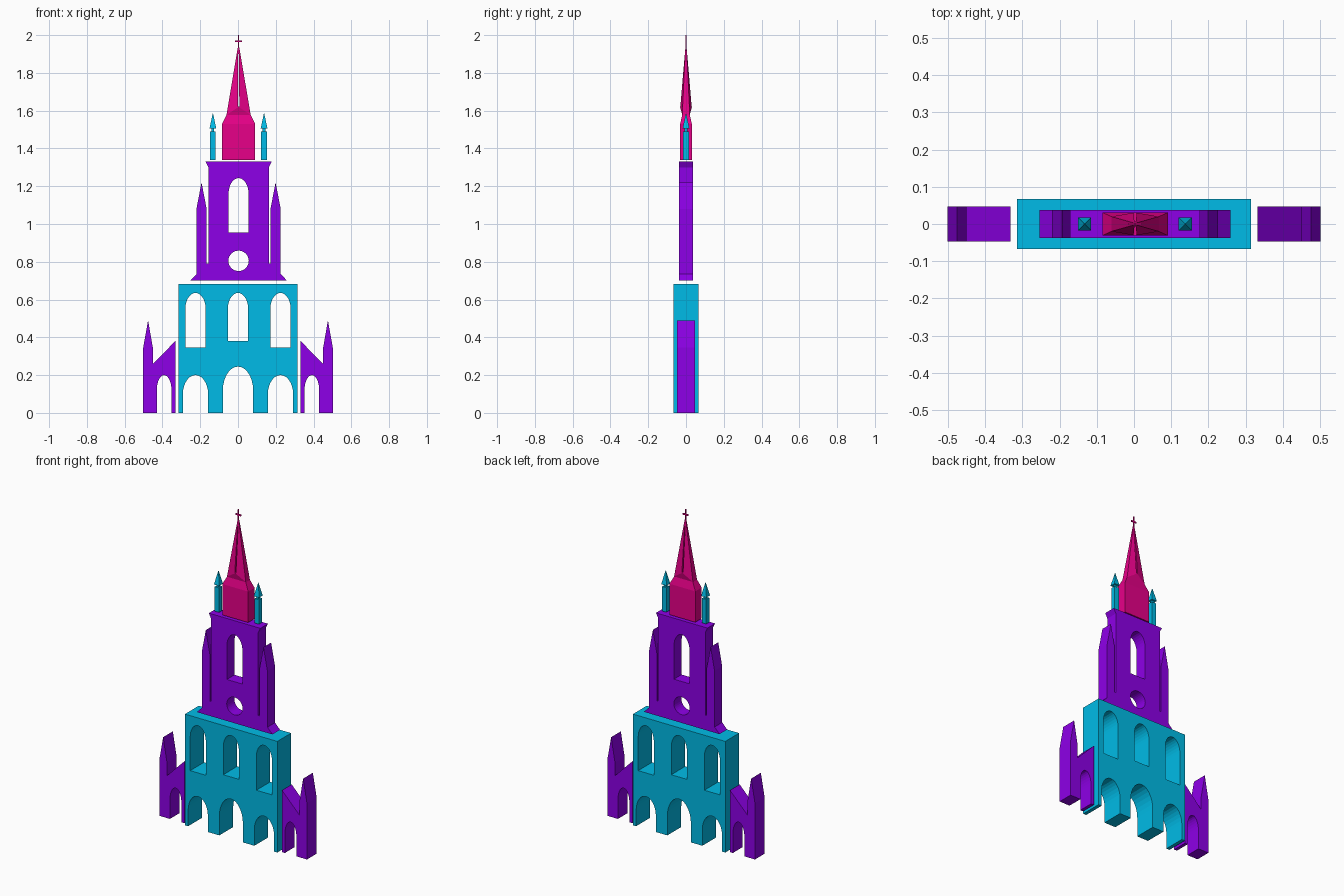
import bpy, bmesh, math
from mathutils import Matrix

if "Cube" in bpy.data.objects:
    bpy.data.objects.remove(bpy.data.objects["Cube"])


def material(name, rgb):
    m = bpy.data.materials.new(name)
    m.diffuse_color = (*rgb, 1)
    m.use_nodes = True
    m.node_tree.nodes["Principled BSDF"].inputs["Base Color"].default_value = m.diffuse_color
    return m


CYAN = material("cyan", (0.0, 0.5, 0.8))
PURPLE = material("purple", (0.268, 0.0, 0.8))
PINK = material("pink", (0.82, 0.0, 0.255))
SHIFT = 0.003  # the upper parts sit slightly right of centre


def link(name, mesh, mat, dx=0):
    mesh.name = name
    mesh.materials.clear()
    mesh.materials.append(mat)
    ob = bpy.data.objects.new(name, mesh)
    ob.location.x = dx
    bpy.context.collection.objects.link(ob)
    return ob


def arch(cx, hw, spring, apex, n=14):
    """Tall rounded arch, points from left to right."""
    return [(cx - hw * math.cos(math.pi * i / n),
             spring + (apex - spring) * math.sin(math.pi * i / n)) for i in range(n + 1)]


def doorway(cx, hw, spring, apex):
    return [(cx - hw, 0)] + arch(cx, hw, spring, apex) + [(cx + hw, 0)]


def window(cx, hw, sill, spring, apex):
    return [(cx - hw, sill)] + arch(cx, hw, spring, apex) + [(cx + hw, sill)]


def slab(name, loops, half_depth, mat, dx=0):
    """Front-view outline plus hole outlines, extruded along y."""
    cu = bpy.data.curves.new(name, 'CURVE')
    cu.dimensions = '2D'
    cu.fill_mode = 'BOTH'
    cu.extrude = half_depth
    for pts in loops:
        sp = cu.splines.new('POLY')
        sp.points.add(len(pts) - 1)
        for p, (x, z) in zip(sp.points, pts):
            p.co = (x, z, 0, 1)
        sp.use_cyclic_u = True
    tmp = bpy.data.objects.new("tmp", cu)
    bpy.context.collection.objects.link(tmp)
    dg = bpy.context.evaluated_depsgraph_get()
    mesh = bpy.data.meshes.new_from_object(tmp.evaluated_get(dg))
    bpy.data.objects.remove(tmp)
    bm = bmesh.new()
    bm.from_mesh(mesh)
    bmesh.ops.transform(bm, matrix=Matrix.Rotation(math.pi / 2, 4, 'X'), verts=bm.verts)
    bmesh.ops.remove_doubles(bm, verts=bm.verts, dist=1e-5)
    bmesh.ops.recalc_face_normals(bm, faces=bm.faces)
    for f in bm.faces:
        f.smooth = False
    bm.to_mesh(mesh)
    bm.free()
    return link(name, mesh, mat, dx)


def stack(name, sections, mat, cx=0, dx=SHIFT):
    """Rectangular sections (z, half x, half y) joined into one solid."""
    bm = bmesh.new()
    rings = [[bm.verts.new((cx + sx * hx, sy * hy, z))
              for sx, sy in ((-1, -1), (1, -1), (1, 1), (-1, 1))] for z, hx, hy in sections]
    bm.faces.new(rings[0])
    bm.faces.new(rings[-1])
    for a, b in zip(rings, rings[1:]):
        for i in range(4):
            j = (i + 1) % 4
            bm.faces.new((a[i], a[j], b[j], b[i]))
    bmesh.ops.recalc_face_normals(bm, faces=bm.faces)
    mesh = bpy.data.meshes.new(name)
    bm.to_mesh(mesh)
    bm.free()
    return link(name, mesh, mat, dx)


# Main block: three open doorways and three windows
body = [(-0.314, 0)]
for cx, hw, spring, apex in ((-0.225, 0.067, 0.10, 0.2), (0, 0.08, 0.12, 0.245), (0.225, 0.067, 0.10, 0.2)):
    body += doorway(cx, hw, spring, apex)
body += [(0.314, 0), (0.314, 0.683), (-0.314, 0.683)]
slab("main_block", [body] + [window(cx, 0.053, sill, 0.555, 0.635)
                             for cx, sill in ((-0.225, 0.345), (0, 0.38), (0.225, 0.345))], 0.067, CYAN)

# Side wings with a pinnacle, sloping roof and doorway
wing = ([(0.332, 0)] + doorway(0.391, 0.039, 0.12, 0.2)
        + [(0.502, 0), (0.502, 0.345), (0.476, 0.49), (0.45, 0.34), (0.45, 0.26), (0.332, 0.38)])
for side, s in (("left", -1), ("right", 1)):
    slab(side + "_wing", [[(s * x, z) for x, z in wing]], 0.047, PURPLE)

# Tower: flared foot, side pinnacles separated by slits, cornice
half = [(0.257, 0.70), (0.223, 0.735), (0.223, 1.08), (0.196, 1.22), (0.169, 1.08),
        (0.169, 0.79), (0.160, 0.79), (0.160, 1.30), (0.175, 1.33)]
outline = half + [(-x, z) for x, z in reversed(half)]
rose = [(0.054 * math.cos(i * math.pi / 16), 0.805 + 0.054 * math.sin(i * math.pi / 16)) for i in range(32)]
slab("tower", [outline, window(0, 0.053, 0.955, 1.16, 1.243), rose], 0.037, PURPLE, SHIFT)

# Spire base with sloping shoulders
stack("spire_base", [(1.34, 0.088, 0.031), (1.53, 0.088, 0.031), (1.577, 0.064, 0.02)], PINK)

# Spire: ridged front and back, pierced by a narrow tapering slit
bm = bmesh.new()
base = [bm.verts.new((x, y, 1.577)) for x, y in ((-0.064, -0.02), (0.064, -0.02), (0.064, 0.02), (-0.064, 0.02))]
top = [bm.verts.new((x, y, 1.935)) for x, y in ((-0.004, -0.003), (0.004, -0.003), (0.004, 0.003), (-0.004, 0.003))]
bm.faces.new(base)
bm.faces.new(top)
for a, b, y in ((0, 1, -0.031), (2, 3, 0.031)):
    ridge = bm.verts.new((0, y, 1.62))
    bm.faces.new((base[a], base[b], ridge))
    bm.faces.new((base[a], ridge, top[a]))
    bm.faces.new((base[b], top[b], ridge))
    bm.faces.new((ridge, top[b], top[a]))
for a, b in ((1, 2), (3, 0)):
    bm.faces.new((base[a], base[b], top[b], top[a]))
bmesh.ops.recalc_face_normals(bm, faces=bm.faces)
mesh = bpy.data.meshes.new("spire")
bm.to_mesh(mesh)
bm.free()
spire = link("spire", mesh, PINK, SHIFT)
cutter = stack("slit_cutter", [(1.622, 0.004, 0.1), (1.9, 0.002, 0.1)], PINK)
mod = spire.modifiers.new("slit", 'BOOLEAN')
mod.object = cutter
mod.operation = 'DIFFERENCE'
mod.solver = 'EXACT'
cut = bpy.data.meshes.new_from_object(spire.evaluated_get(bpy.context.evaluated_depsgraph_get()))
spire.modifiers.clear()
spire.data = cut
bpy.data.objects.remove(cutter)

# Cross
stack("cross_post", [(1.925, 0.003, 0.003), (2.0, 0.003, 0.003)], PINK)
stack("cross_bar", [(1.963, 0.018, 0.003), (1.972, 0.018, 0.003)], PINK)

# Corner turrets: square shaft, thin neck and pointed cap
for side, cx in (("left", -0.136), ("right", 0.135)):
    stack(side + "_turret_shaft", [(1.34, 0.015, 0.015), (1.49, 0.015, 0.015)], CYAN, cx)
    stack(side + "_turret_neck", [(1.485, 0.007, 0.007), (1.53, 0.007, 0.007)], CYAN, cx)
    stack(side + "_turret_cap", [(1.505, 0.018, 0.018), (1.585, 0.001, 0.001)], CYAN, cx)
